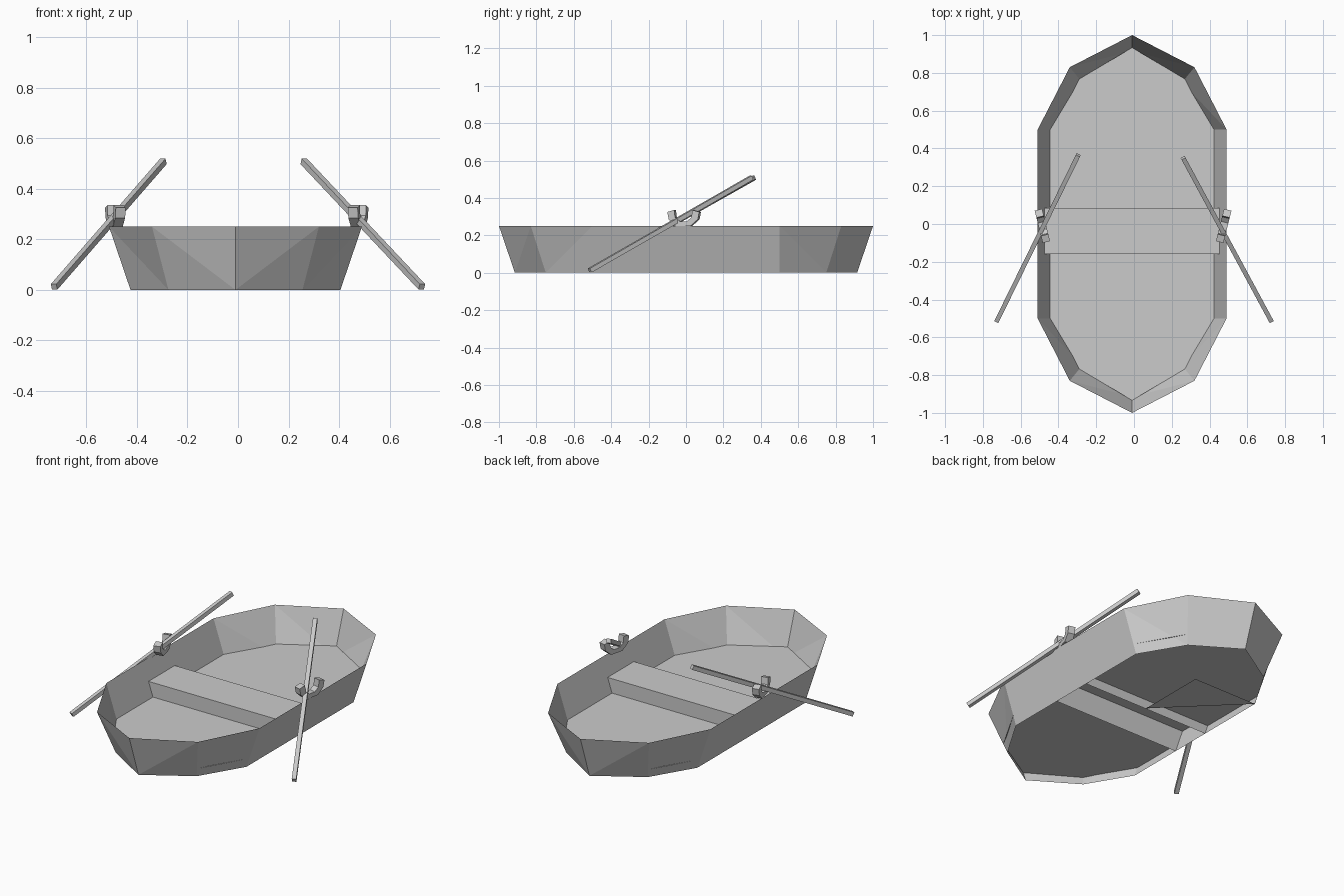
import bpy
import bmesh
from math import radians
from mathutils import Vector, Matrix

cube = bpy.data.objects.get("Cube")
if cube:
    bpy.data.objects.remove(cube, do_unlink=True)

grey = bpy.data.materials.new("weathered_grey")
grey.use_nodes = True
COLOUR = (0.6, 0.6, 0.6, 1)
grey.diffuse_color = COLOUR
grey.node_tree.nodes["Principled BSDF"].inputs["Base Color"].default_value = COLOUR

CENTRE_X = -0.01
RIM_Z, FLOOR_Z, SEAT_Z = 0.25, 0.055, 0.14
SEAT_FRONT, SEAT_BACK = -0.16, 0.085


def make(name, verts, faces, matrix=None):
    mesh = bpy.data.meshes.new(name)
    mesh.from_pydata([tuple(v) for v in verts], [], faces)
    if matrix:
        mesh.transform(matrix)
    mesh.materials.append(grey)
    bm = bmesh.new()
    bm.from_mesh(mesh)
    bmesh.ops.recalc_face_normals(bm, faces=bm.faces)
    bm.to_mesh(mesh)
    bm.free()
    obj = bpy.data.objects.new(name, mesh)
    bpy.context.collection.objects.link(obj)
    return obj


# Quarter outlines of the hull, from the straight side to the tip
RIM = [(0.5, 0.5), (0.33, 0.83), (0, 1)]
KEEL = [(0.415, 0.5), (0.265, 0.75), (0, 0.915)]


def quarter(z):
    t = z / RIM_Z
    return [Vector(k).lerp(Vector(r), t) for k, r in zip(KEEL, RIM)]


def half_width(z):
    return quarter(z)[0].x


def place(p, sx, sy, z):
    return (CENTRE_X + sx * p.x, sy * p.y, z)


# Hull: a single skin, each end quarter built from two triangles per panel
verts, faces = [], []
for sx in (1, -1):
    for sy in (1, -1):
        n = len(verts)
        verts += [place(p, sx, sy, 0) for p in quarter(0)]
        verts += [place(p, sx, sy, RIM_Z) for p in quarter(RIM_Z)]
        for i in range(2):
            low, high = n + i, n + i + 3
            faces += [(low, low + 1, high), (low + 1, high + 1, high)]
    # long straight side between the two ends
    m = len(verts) - 12
    faces.append((m, m + 3, m + 9, m + 6))
hull = make("hull", verts, faces)
bm = bmesh.new()
bm.from_mesh(hull.data)
bmesh.ops.remove_doubles(bm, verts=bm.verts, dist=0.0005)
bmesh.ops.recalc_face_normals(bm, faces=bm.faces)
bm.to_mesh(hull.data)
bm.free()

# Floor boards in front of and behind the seat
for name, sy, edge in (("front_floor", -1, SEAT_FRONT), ("back_floor", 1, SEAT_BACK)):
    q = quarter(FLOOR_Z)
    w = half_width(FLOOR_Z)
    outline = [(CENTRE_X + w, edge, FLOOR_Z)]
    outline += [place(p, 1, sy, FLOOR_Z) for p in q]
    outline += [place(p, -1, sy, FLOOR_Z) for p in reversed(q[:2])]
    outline += [(CENTRE_X - w, edge, FLOOR_Z)]
    floor = make(name, outline, [range(len(outline))])
    if floor.data.polygons[0].normal.z < 0:
        floor.data.flip_normals()

# Seat: a top board with front and back panels, open underneath
section = [(SEAT_FRONT, 0), (SEAT_FRONT, SEAT_Z), (SEAT_BACK, SEAT_Z), (SEAT_BACK, 0)]
verts = [(CENTRE_X + s * half_width(z), y, z) for y, z in section for s in (-1, 1)]
seat = make("seat", verts, [(2 * i, 2 * i + 1, 2 * i + 3, 2 * i + 2) for i in range(3)])
if seat.data.polygons[1].normal.z < 0:
    seat.data.flip_normals()

# Small triangular plate under the hull
make("bottom_plate", [(CENTRE_X, 0.09, 0), (CENTRE_X, 0.5, 0),
                      (CENTRE_X - 0.415, 0.5, 0)], [(0, 1, 2)])


# Oars: square bars running through the locks
def oar(name, start, end, width=0.024):
    a, b = Vector(start), Vector(end)
    axis = (b - a).normalized()
    side = axis.cross(Vector((0, 0, 1))).normalized() * width / 2
    up = side.cross(axis).normalized() * width / 2
    ring = [side + up, side - up, -side - up, -side + up]
    faces = [(i, (i + 1) % 4, (i + 1) % 4 + 4, i + 4) for i in range(4)]
    make(name, [a + r for r in ring] + [b + r for r in ring],
         faces + [(3, 2, 1, 0), (4, 5, 6, 7)])


oar("left_oar", (0.727, -0.515, 0.012), (0.26, 0.35, 0.508))
oar("right_oar", (-0.727, -0.515, 0.012), (-0.295, 0.365, 0.508))

# Oar locks: angular forks standing on the rim
OUTER = [(0.04, 0.0), (0.08, 0.035), (0.088, 0.075)]
INNER = [(0.02, 0.025), (0.045, 0.045), (0.05, 0.085)]
for name, s in (("left_oar_lock", 1), ("right_oar_lock", -1)):
    path = [(-u, z) for u, z in reversed(OUTER)] + OUTER
    inner = [(-u, z) for u, z in reversed(INNER)] + INNER
    n = len(path)
    verts = [(d, u, z) for d in (-0.02, 0.02) for loop in (path, inner) for u, z in loop]
    faces = []
    for i in range(n - 1):
        j = i + 1
        faces += [(i, j, j + n, i + n),
                  (i + 2 * n, i + 3 * n, j + 3 * n, j + 2 * n),
                  (i, i + 2 * n, j + 2 * n, j),
                  (i + n, j + n, j + 3 * n, i + 3 * n)]
    for i in (0, n - 1):
        faces.append((i, i + n, i + 3 * n, i + 2 * n))
    turn = Matrix.Rotation(radians(-14 * s), 4, "Z")
    make(name, verts, faces,
         Matrix.Translation((CENTRE_X / 2 + s * 0.48, -0.01, RIM_Z)) @ turn)
